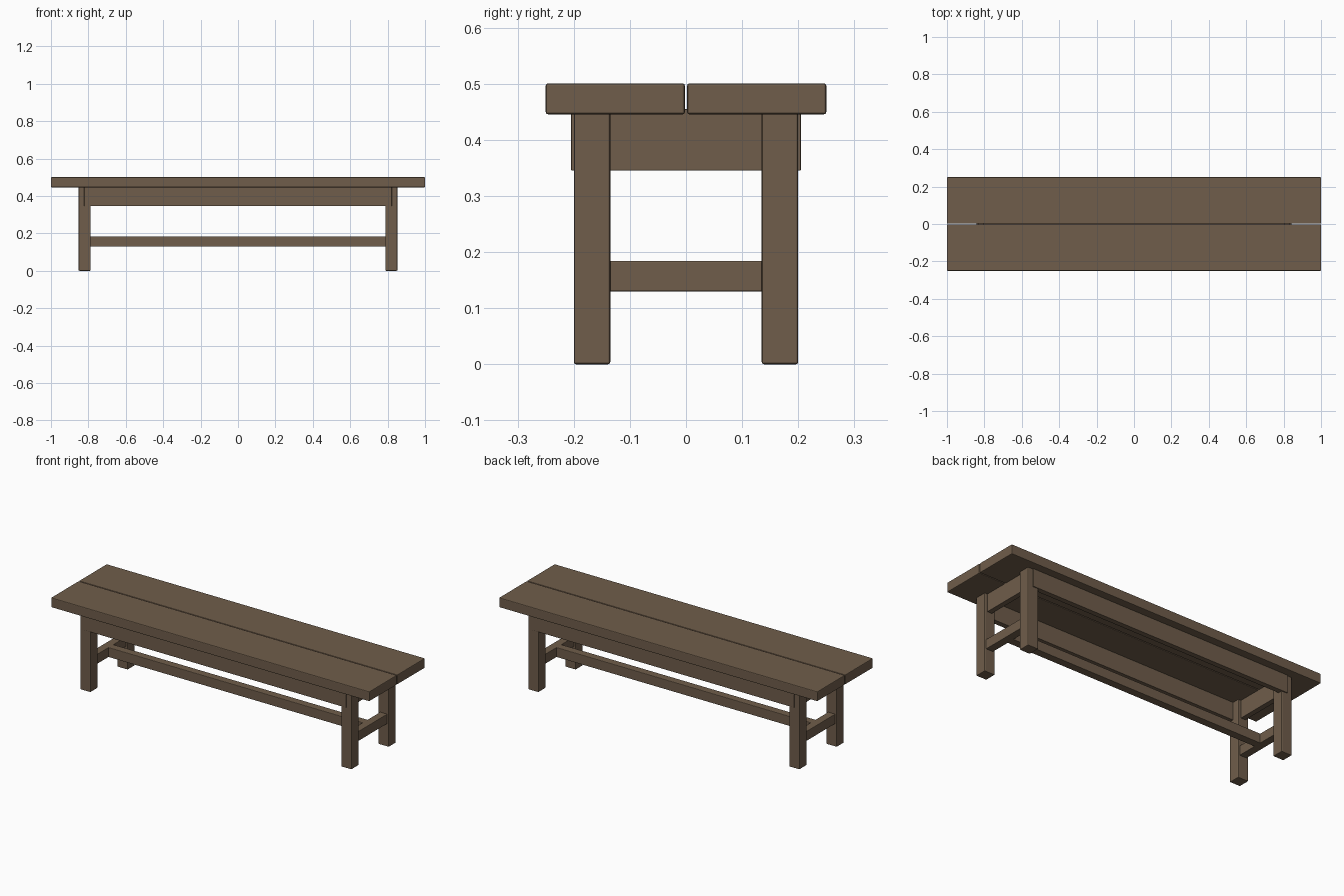
import bpy

if "Cube" in bpy.data.objects:
    bpy.data.objects.remove(bpy.data.objects["Cube"])

wood = bpy.data.materials.new("brown_wood")
wood.diffuse_color = (0.16, 0.11, 0.07, 1)
wood.use_nodes = True
wood.node_tree.nodes["Principled BSDF"].inputs["Base Color"].default_value = wood.diffuse_color


def board(name, center, size, bevel=0.004):
    """Box timber with lightly eased edges."""
    bpy.ops.mesh.primitive_cube_add(size=1, location=center)
    ob = bpy.context.object
    ob.name = name
    ob.scale = size
    bpy.ops.object.transform_apply(location=False, rotation=False, scale=True)
    mod = ob.modifiers.new("eased_edges", 'BEVEL')
    mod.width = bevel
    mod.segments = 2
    ob.data.materials.append(wood)
    return ob


LEG_X, LEG_Y, LEG = 0.82, 0.1675, 0.065

for sy, side in ((-1, "front"), (1, "back")):
    # seat plank and long apron
    board(f"{side}_seat_plank", (0, sy * 0.126, 0.473), (2.0, 0.248, 0.055))
    board(f"{side}_apron", (0, sy * 0.19, 0.40), (2 * LEG_X + 0.005, 0.03, 0.11), 0.002)
    # legs
    for sx, end in ((-1, "left"), (1, "right")):
        board(f"{side}_{end}_leg", (sx * LEG_X, sy * LEG_Y, 0.2245), (LEG, LEG, 0.449))

# end aprons and end stretchers, running between the legs
for sx, end in ((-1, "left"), (1, "right")):
    board(f"{end}_end_apron", (sx * LEG_X, 0, 0.40), (0.03, 2 * LEG_Y, 0.11), 0.002)
    board(f"{end}_end_stretcher", (sx * LEG_X, 0, 0.157), (0.045, 2 * LEG_Y - 0.04, 0.055), 0.003)

# central long stretcher
board("long_stretcher", (0, 0, 0.157), (2 * LEG_X, 0.045, 0.055), 0.003)
